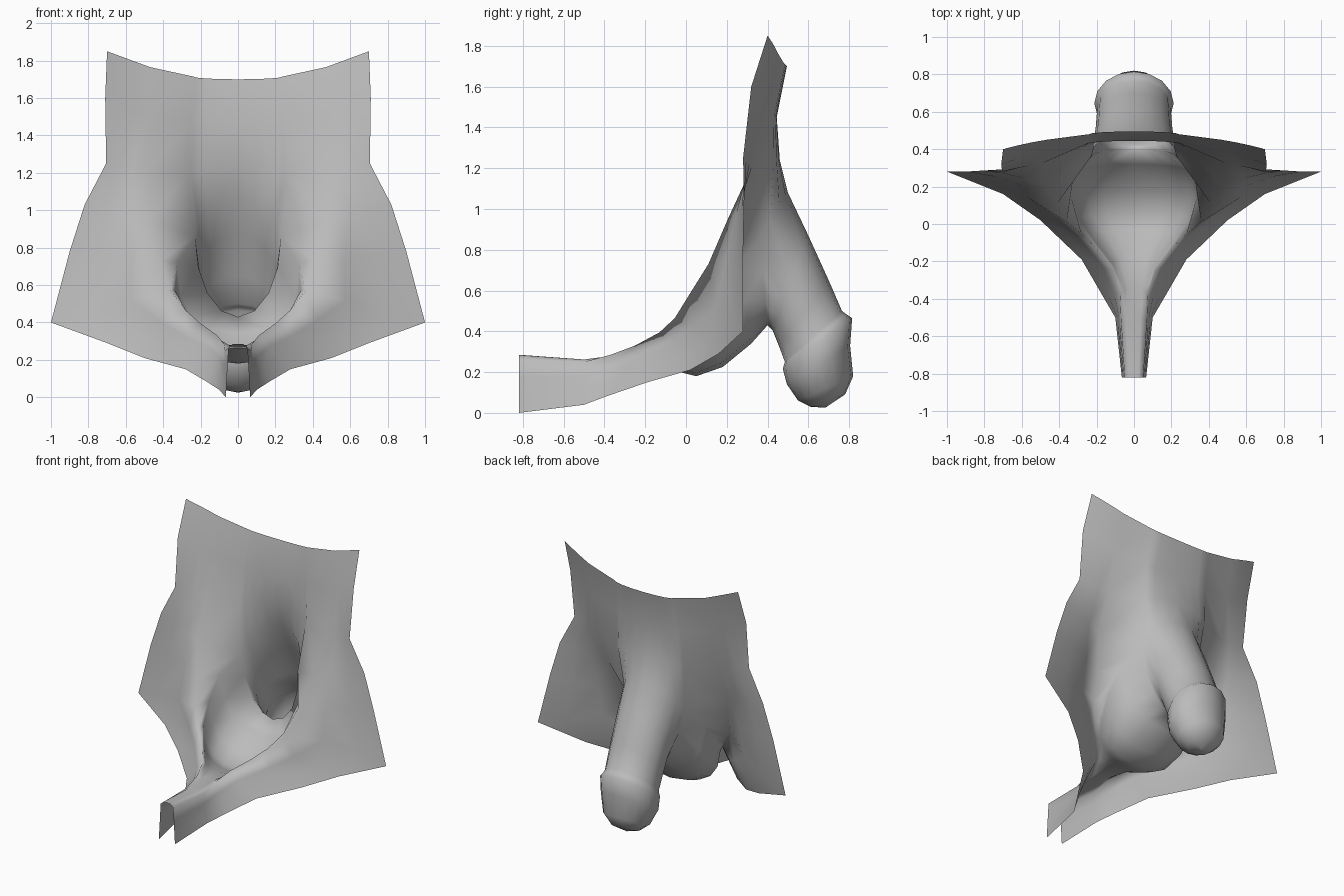
import bpy, bmesh, math

if "Cube" in bpy.data.objects:
    bpy.data.objects.remove(bpy.data.objects["Cube"])

N = 4  # columns from the centre line to the rim of the pouch

# Each row: centre (y, z), rim, fold ridge and outer edge (x, y, z)
UPPER = [
    ((.495, 1.70), (.24, .48, 1.715), (.47, .45, 1.765), (.70, .40, 1.85)),
    ((.445, 1.45), (.26, .425, 1.46), (.48, .385, 1.50), (.71, .32, 1.60)),
    ((.46, 1.24), (.27, .41, 1.19), (.49, .325, 1.21), (.705, .28, 1.25)),
    ((.50, 1.08), (.23, .36, .86), (.48, .205, .95), (.82, .285, 1.03)),
]
LOWER = [
    ((.40, .43), (.23, .36, .86), (.48, .205, .95), (.82, .285, 1.03)),
    ((.32, .34), (.325, .25, .72), (.41, .11, .73), (.90, .28, .78)),
    ((.18, .225), (.335, .14, .57), (.36, .01, .57), (1.0, .28, .40)),
    ((.05, .18), (.30, .03, .45), (.28, -.055, .465), (.70, .16, .29)),
    ((-.03, .20), (.22, -.08, .37), (.20, -.13, .395), (.50, .02, .21)),
    ((-.16, .25), (.11, -.22, .315), (.11, -.25, .33), (.28, -.19, .15)),
    ((-.34, .28), (.05, -.36, .28), (.075, -.37, .285), (.17, -.38, .085)),
    ((-.50, .262), (.04, -.50, .262), (.07, -.50, .25), (.10, -.50, .04)),
    ((-.82, .285), (.03, -.82, .283), (.05, -.82, .265), (.065, -.82, .0)),
]
# Shaft and tip rings: top (y, z), underside (y, z), half width
RINGS = [
    ((.60, .87), (.425, .405), .205),
    ((.70, .65), (.455, .33), .20),
    ((.765, .50), (.485, .25), .195),
    ((.785, .485), (.48, .235), .20),
    ((.815, .465), (.475, .215), .212),
    ((.805, .33), (.495, .14), .207),
    ((.82, .18), (.55, .06), .165),
    ((.78, .09), (.61, .03), .10),
    ((.69, .03), (.685, .025), .0),
]


def section(centre, rim, ridge, outer, fullness=1.0):
    pts = []
    for i in range(N + 1):
        a = i / N * math.pi / 2
        s = math.sin(a) ** fullness
        c = max(0, math.cos(a)) ** fullness if i < N else 0
        pts.append((rim[0] * s,
                    rim[1] + (centre[0] - rim[1]) * c,
                    rim[2] + (centre[1] - rim[2]) * c))
    pts.append(ridge)
    for t in (.33, .67):
        p = [a + (b - a) * t for a, b in zip(ridge, outer)]
        p[1] += .1 * max(0, outer[0] - ridge[0] - .2)  # slight hollow of the thigh
        pts.append(p)
    pts.append(outer)
    return pts


def loft(bm, rows):
    for a, b in zip(rows, rows[1:]):
        for i in range(len(a) - 1):
            bm.faces.new((a[i], a[i + 1], b[i + 1], b[i]))


bm = bmesh.new()


def add_row(pts):
    return [bm.verts.new(p) for p in pts]


# Abdomen, then pouch with inner thighs and the strip running to the rear
upper = [add_row(section(*r)) for r in UPPER]
lower = [add_row(section(*r, fullness=.8 if 0 < i < 5 else 1))
         for i, r in enumerate(LOWER)]
loft(bm, upper)
loft(bm, lower)

# Shaft grows from the gap between the abdomen and the pouch
rows = [upper[-1][:N + 1] + lower[0][:N][::-1]]
for top, under, w in RINGS:
    pts = []
    for i in range(2 * N + 1):
        a = i / (2 * N) * math.pi
        c = math.cos(a)
        pts.append((w * math.sin(a),
                    (top[0] + under[0]) / 2 + (top[0] - under[0]) / 2 * c,
                    (top[1] + under[1]) / 2 + (top[1] - under[1]) / 2 * c))
    rows.append(add_row(pts))
loft(bm, rows)

for v in bm.verts:
    if abs(v.co.x) < 1e-5:
        v.co.x = 0
bmesh.ops.remove_doubles(bm, verts=bm.verts[:], dist=.0005)
mesh = bpy.data.meshes.new("pelvis_skin")
bm.to_mesh(mesh)
bm.free()
body = bpy.data.objects.new("pelvis_skin", mesh)
bpy.context.collection.objects.link(body)

# Mirror to the other side and smooth
mirror = body.modifiers.new("mirror", 'MIRROR')
mirror.use_clip = True
mirror.merge_threshold = .001
grey = bpy.data.materials.new("plain grey")
grey.diffuse_color = (.5, .5, .5, 1)
grey.use_nodes = True
grey.node_tree.nodes["Principled BSDF"].inputs["Base Color"].default_value = grey.diffuse_color
mesh.materials.append(grey)
for p in mesh.polygons:
    p.use_smooth = True
